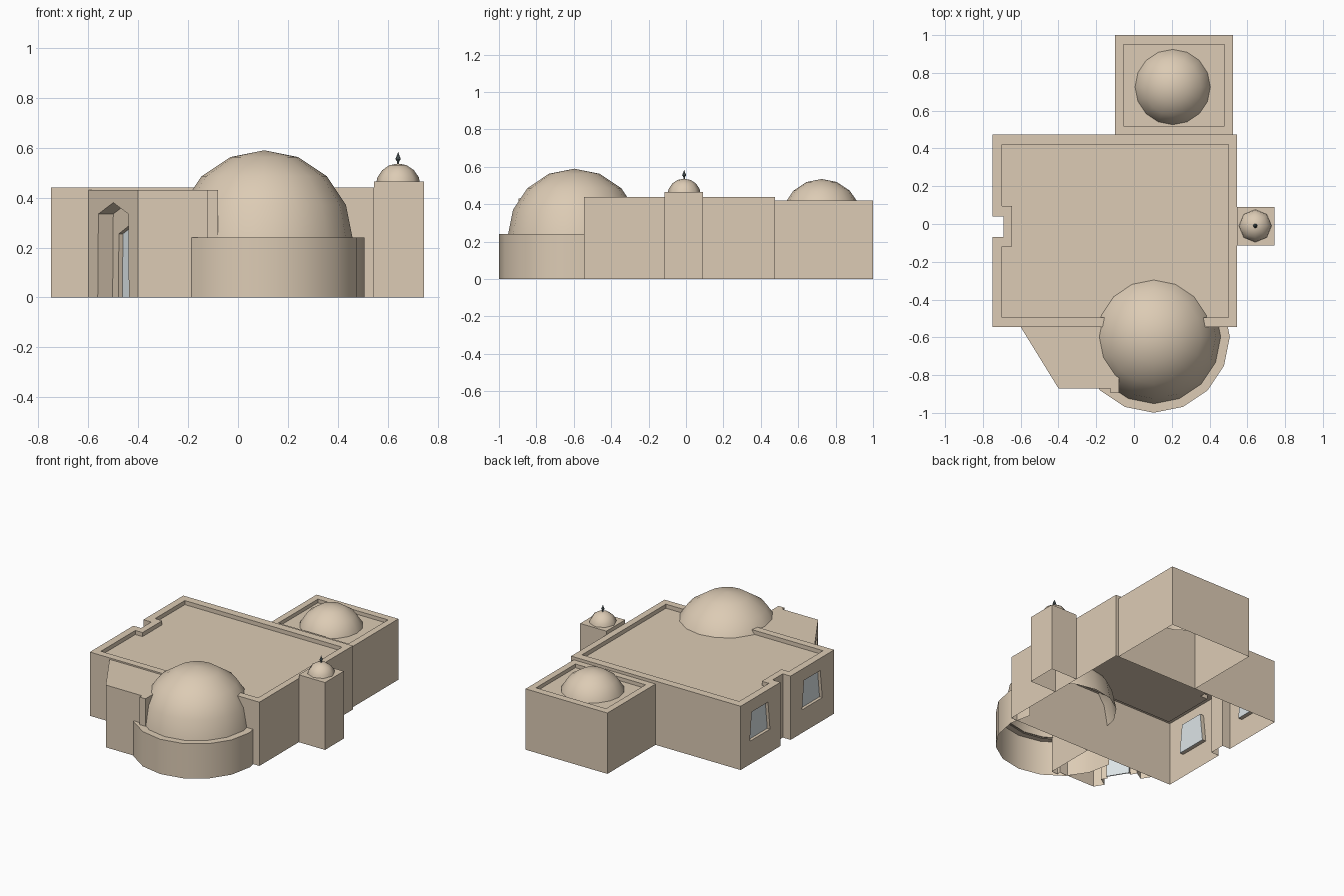
import bpy, bmesh, math
from mathutils import Vector

if "Cube" in bpy.data.objects:
    bpy.data.objects.remove(bpy.data.objects["Cube"])


def material(name, rgb):
    m = bpy.data.materials.new(name)
    m.use_nodes = True
    m.diffuse_color = (*rgb, 1)
    m.node_tree.nodes["Principled BSDF"].inputs["Base Color"].default_value = (*rgb, 1)
    return m


SAND = material("sand plaster", (0.72, 0.6, 0.46))
GLASS = material("pale glass", (0.72, 0.78, 0.8))
METAL = material("dark metal", (0.12, 0.16, 0.17))


def make(name, bm, mat=SAND, smooth=False):
    me = bpy.data.meshes.new(name)
    bmesh.ops.recalc_face_normals(bm, faces=bm.faces)
    bm.to_mesh(me)
    bm.free()
    me.materials.append(mat)
    for p in me.polygons:
        p.use_smooth = smooth
    ob = bpy.data.objects.new(name, me)
    bpy.context.collection.objects.link(ob)
    return ob


def solid(name, loop_a, loop_b, mat=SAND):
    """Closed prism between two matching loops."""
    bm = bmesh.new()
    a = [bm.verts.new(p) for p in loop_a]
    b = [bm.verts.new(p) for p in loop_b]
    bm.faces.new(a)
    bm.faces.new(b)
    for i in range(len(a)):
        j = (i + 1) % len(a)
        bm.faces.new((a[i], a[j], b[j], b[i]))
    return make(name, bm, mat)


def block(name, outline, z0, z1):
    return solid(name, [(x, y, z0) for x, y in outline], [(x, y, z1) for x, y in outline])


def rect(x0, x1, y0, y1):
    return [(x0, y0), (x1, y0), (x1, y1), (x0, y1)]


def wall_panel(name, shape, origin, along, d0, d1, mat=SAND):
    """Prism drawn on a vertical wall; depth is measured outward."""
    o, u = Vector(origin), Vector(along).normalized()
    n = u.cross(Vector((0, 0, 1)))
    return solid(name, *[[o + u * s + n * d + Vector((0, 0, z)) for s, z in shape]
                         for d in (d0, d1)], mat)


def cut(ob, cutter):
    mod = ob.modifiers.new("cut", "BOOLEAN")
    mod.object, mod.operation, mod.solver = cutter, "DIFFERENCE", "EXACT"
    dg = bpy.context.evaluated_depsgraph_get()
    me = bpy.data.meshes.new_from_object(ob.evaluated_get(dg))
    ob.modifiers.clear()
    ob.data = me
    bpy.data.objects.remove(cutter)


def open_bottom(ob):
    bm = bmesh.new()
    bm.from_mesh(ob.data)
    low = [f for f in bm.faces if all(v.co.z < 0.001 for v in f.verts)]
    bmesh.ops.delete(bm, geom=low, context="FACES")
    bm.to_mesh(ob.data)
    bm.free()


def dome(name, x, y, z, r, sides):
    bm = bmesh.new()
    bmesh.ops.create_uvsphere(bm, u_segments=sides, v_segments=8, radius=r)
    bmesh.ops.delete(bm, geom=[v for v in bm.verts if v.co.z < -0.001], context="VERTS")
    ob = make(name, bm, SAND, True)
    ob.location = (x, y, z)
    return ob


# Main hall with parapet and a notch in its side wall
def notched(x0, x1, y0, y1, nx, ny0, ny1):
    return [(x0, y0), (x1, y0), (x1, y1), (x0, y1),
            (x0, ny1), (nx, ny1), (nx, ny0), (x0, ny0)]


hall = block("main_hall", notched(-0.75, 0.545, -0.545, 0.475, -0.69, -0.07, 0.04), 0, 0.44)
cut(hall, block("roof_cutter", notched(-0.70, 0.5, -0.495, 0.42, -0.645, -0.12, 0.095), 0.412, 0.6))

# Tapered side windows
window = [(-0.11, 0.16), (0.11, 0.16), (0.088, 0.355), (-0.088, 0.355)]
for label, y in (("back", 0.265), ("front", -0.305)):
    place = ((-0.75, y, 0), (0, -1, 0))
    cut(hall, wall_panel("window_cutter", window, *place, 0.05, -0.025))
    wall_panel(label + "_window_glass", window, *place, -0.021, -0.028, GLASS)
open_bottom(hall)

# Back annex with sunken roof and shallow dome
annex = block("back_annex", rect(-0.1, 0.525, 0.475, 1.0), 0, 0.42)
cut(annex, block("annex_cutter", rect(-0.055, 0.48, 0.52, 0.95), 0.395, 0.6))
open_bottom(annex)
dome("annex_dome", 0.205, 0.725, 0.321, 0.214, 16)

# Side tower with small dome and finial
tower = block("side_tower", rect(0.545, 0.745, -0.115, 0.09), 0, 0.465)
open_bottom(tower)
dome("tower_dome", 0.642, -0.01, 0.447, 0.09, 8)
bm = bmesh.new()
profile = [(0.004, 0.53), (0.004, 0.545), (0.011, 0.555), (0.003, 0.575), (0.0005, 0.583)]
rings = [[bm.verts.new((0.642 + r * math.cos(k * math.pi / 4),
                        -0.01 + r * math.sin(k * math.pi / 4), z)) for k in range(8)]
         for r, z in profile]
for a, b in zip(rings, rings[1:]):
    for k in range(8):
        bm.faces.new((a[k], a[k - 1], b[k - 1], b[k]))
make("finial", bm, METAL)

# Angled entrance wing with corner pier
entrance = block("entrance_wing", [(-0.6, -0.545), (-0.4, -0.87), (-0.125, -0.87), (-0.125, -0.895),
                                   (-0.08, -0.895), (-0.08, -0.545)], 0, 0.43)


def arch(half, spring, apex, base):
    return [(-half, base), (half, base), (half * 0.95, spring),
            (0, apex), (-half * 0.95, spring)]


# Stepped pointed doorway
place = ((-0.5, -0.7075, 0), (0.2, -0.325, 0))
place = (place[0], tuple(-c for c in place[1])) if Vector(place[1]).cross(
    Vector((0, 0, 1))).x > 0 else place
cut(entrance, wall_panel("door_cutter", arch(0.12, 0.335, 0.38, -0.05), *place, 0.05, -0.07))
cut(entrance, wall_panel("door_cutter", arch(0.075, 0.255, 0.285, -0.05), *place, -0.06, -0.092))
wall_panel("door_glass", arch(0.075, 0.255, 0.285, 0), *place, -0.089, -0.096, GLASS)
open_bottom(entrance)

# Round front drum with ledge, and great dome
bm = bmesh.new()
rows = [[bm.verts.new((0.105 + r * math.cos(k * math.pi / 8),
                       -0.597 + r * math.sin(k * math.pi / 8), z)) for k in range(8, 18)]
        for r, z in ((0.402, 0), (0.402, 0.24), (0.345, 0.24))]
for a, b in zip(rows, rows[1:]):
    for k in range(len(a) - 1):
        bm.faces.new((a[k], a[k + 1], b[k + 1], b[k]))
drum = make("front_drum", bm)
bpy.ops.object.select_all(action="DESELECT")
drum.select_set(True)
bpy.context.view_layer.objects.active = drum
bpy.ops.object.shade_smooth_by_angle(angle=math.radians(35))
dome("great_dome", 0.105, -0.597, 0.235, 0.355, 16)
